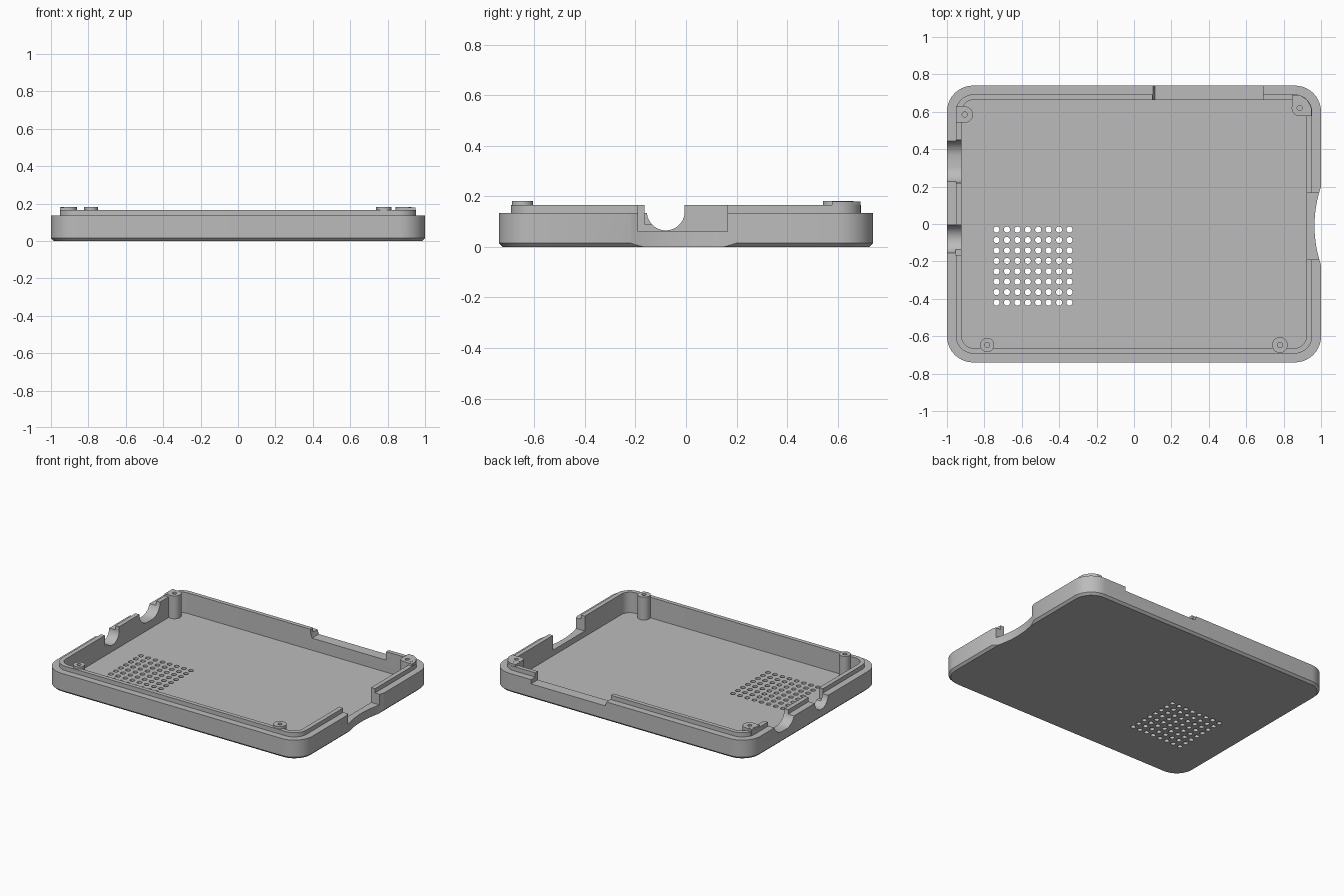
import bpy, bmesh
from math import cos, sin, pi, radians

if "Cube" in bpy.data.objects:
    bpy.data.objects.remove(bpy.data.objects["Cube"])

grey = bpy.data.materials.new("grey_plastic")
grey.use_nodes = True
grey.diffuse_color = (0.5, 0.5, 0.5, 1)
grey.node_tree.nodes["Principled BSDF"].inputs["Base Color"].default_value = (0.5, 0.5, 0.5, 1)


def finish(bm, name):
    bmesh.ops.recalc_face_normals(bm, faces=bm.faces)
    mesh = bpy.data.meshes.new(name)
    bm.to_mesh(mesh)
    bm.free()
    mesh.materials.append(grey)
    obj = bpy.data.objects.new(name, mesh)
    bpy.context.collection.objects.link(obj)
    return obj


def rounded_rect(hx, hy, r, steps=10):
    points = []
    for k, (sx, sy) in enumerate([(1, 1), (-1, 1), (-1, -1), (1, -1)]):
        for i in range(steps + 1):
            a = (k + i / steps) * pi / 2
            points.append((sx * (hx - r) + r * cos(a), sy * (hy - r) + r * sin(a)))
    return points


def capsule(u, v, r, half=0.0, steps=32):
    """Circle stretched sideways by half on each side."""
    angles = [2 * pi * (i + 0.5) / steps for i in range(steps)]
    return [(u + r * cos(a) + (half if cos(a) > 0 else -half), v + r * sin(a)) for a in angles]


def box(u0, u1, v0, v1):
    return [(u0, v0), (u1, v0), (u1, v1), (u0, v1)]


def loft(bm, rings):
    loops = [[bm.verts.new(p) for p in ring] for ring in rings]
    for a, b in zip(loops, loops[1:]):
        for i in range(len(a)):
            j = (i + 1) % len(a)
            bm.faces.new((a[i], a[j], b[j], b[i]))
    bm.faces.new(loops[0])
    bm.faces.new(loops[-1])


def prism(name, outlines, lo, hi, axis="z"):
    place = {"x": lambda u, v, w: (w, u, v),
             "y": lambda u, v, w: (u, w, v),
             "z": lambda u, v, w: (u, v, w)}[axis]
    bm = bmesh.new()
    for outline in outlines:
        loft(bm, [[place(u, v, w) for u, v in outline] for w in (lo, hi)])
    return finish(bm, name)


def boolean(obj, tool, operation="DIFFERENCE"):
    mod = obj.modifiers.new("cut", "BOOLEAN")
    mod.operation, mod.solver, mod.object = operation, "EXACT", tool
    graph = bpy.context.evaluated_depsgraph_get()
    mesh = bpy.data.meshes.new_from_object(obj.evaluated_get(graph))
    obj.modifiers.clear()
    obj.data = mesh
    bpy.data.objects.remove(tool)


def smooth(obj):
    bpy.ops.object.select_all(action="DESELECT")
    obj.select_set(True)
    bpy.context.view_layer.objects.active = obj
    bpy.ops.object.shade_smooth_by_angle(angle=radians(30))


# Tray: chamfered base, outer wall, raised inner lip, floor
levels = [(0.985, 0.725, 0.125, 0), (1, 0.74, 0.14, 0.015), (1, 0.74, 0.14, 0.135),
          (0.953, 0.693, 0.095, 0.135), (0.953, 0.693, 0.095, 0.165),
          (0.922, 0.664, 0.065, 0.165), (0.922, 0.664, 0.065, 0.02)]
bm = bmesh.new()
loft(bm, [[(x, y, z) for x, y in rounded_rect(hx, hy, r)] for hx, hy, r, z in levels])
tray = finish(bm, "case_tray")

# Speaker grille
pitch = 0.0557
holes = [capsule(-0.735 + pitch * i, -0.03 - pitch * j, 0.0165, steps=16)
         for i in range(8) for j in range(8)]
boolean(tray, prism("grille_cutter", holes, -0.1, 0.1))

# Right wall: wide opening and curved finger scoop
boolean(tray, prism("side_opening_cutter", [box(-0.19, 0.165, 0.06, 0.3)], 0.85, 1.1, "x"))
boolean(tray, prism("scoop_cutter", [capsule(1.613, -0.01, 0.648, steps=128)], -0.1, 0.3))

# Back wall: lowered stretch with a sloped end
ramp = [(0.112, 0.105), (0.69, 0.105), (0.69, 0.3), (0.1, 0.3), (0.1, 0.14)]
boolean(tray, prism("back_opening_cutter", [ramp], 0.6, 0.85, "y"))

# Left wall: wide rounded port, round port and its lip relief
for name, outline, inner in [
        ("wide_port_cutter", capsule(0.335, 0.166, 0.09, 0.025), -0.85),
        ("round_port_cutter", capsule(-0.08, 0.14, 0.075), -0.85),
        ("round_port_top_cutter", box(-0.165, -0.005, 0.136, 0.3), -0.85)]:
    boolean(tray, prism(name, [outline], -1.1, inner, "x"))
boolean(tray, prism("lip_relief_cutter", [box(-0.165, -0.1, 0.09, 0.3)], -0.955, -0.85, "x"))
smooth(tray)

# Screw posts, the back ones tied into the corners
posts = [("back_right_side_post", -0.905, 0.585, 0.044, box(-0.952, -0.905, 0.542, 0.63)),
         ("back_left_side_post", 0.886, 0.62, 0.043, None),
         ("front_right_side_post", -0.785, -0.647, 0.038, None),
         ("front_left_side_post", 0.78, -0.647, 0.042, None)]
for name, x, y, r, web in posts:
    post = prism(name, [capsule(x, y, r)], 0.01, 0.181)
    if web:
        boolean(post, prism("web", [web], 0.012, 0.18), "UNION")
    if name.startswith("back_left"):
        corner = [(0.844, 0.62), (0.886, 0.578), (0.95, 0.578), (0.95, 0.62),
                  (0.925, 0.665), (0.886, 0.69), (0.844, 0.69)]
        boolean(post, prism("web", [corner], 0.012, 0.18), "UNION")
    boolean(post, prism("bore", [capsule(x, y, 0.014, steps=16)], 0.08, 0.3))
    smooth(post)
